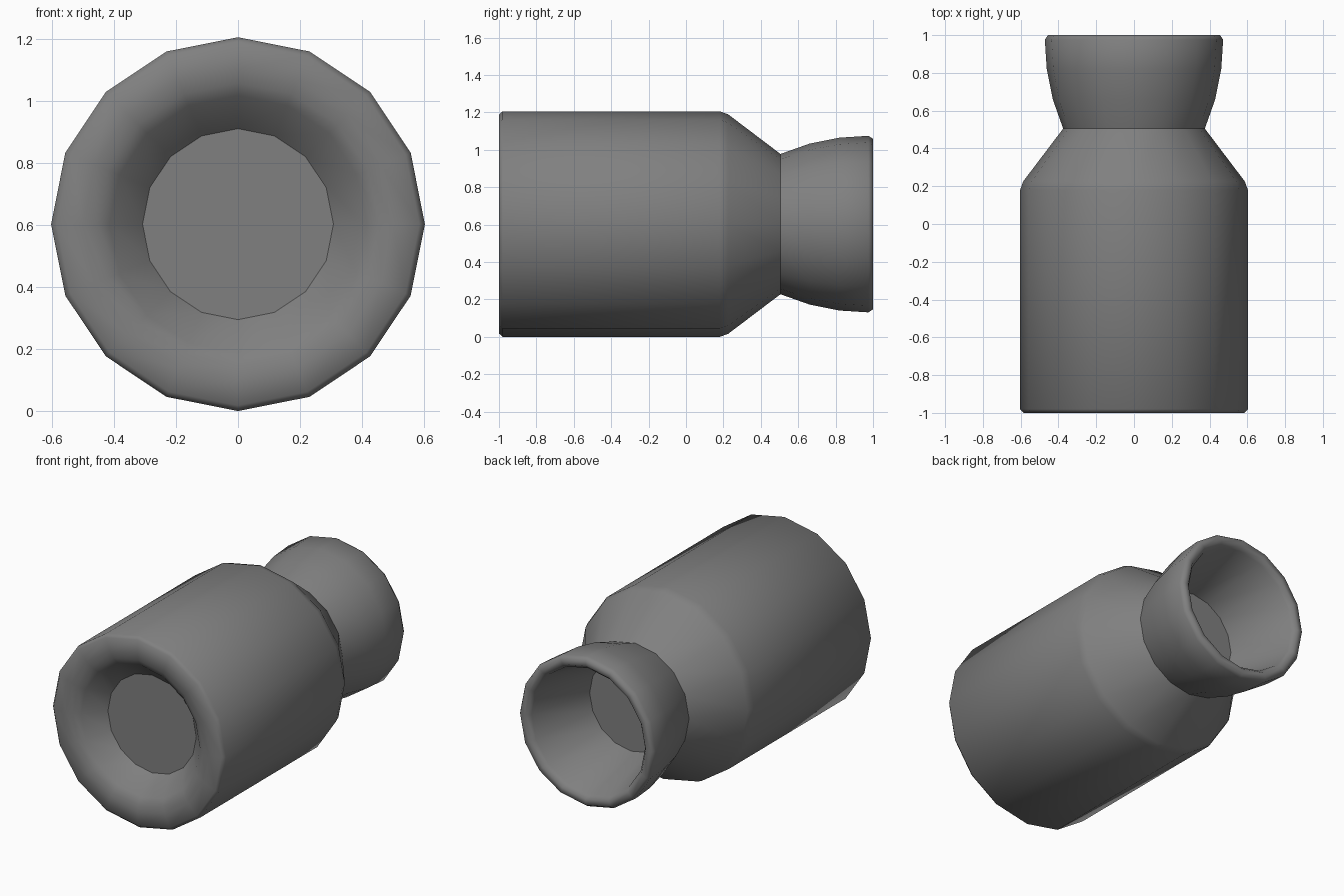
import bpy, bmesh, math

if "Cube" in bpy.data.objects:
    bpy.data.objects.remove(bpy.data.objects["Cube"])

SIDES = 16
AXIS_Z = 0.603

dark = bpy.data.materials.new("dark_grey")
dark.diffuse_color = (0.216, 0.216, 0.216, 1)
dark.use_nodes = True
dark.node_tree.nodes["Principled BSDF"].inputs["Base Color"].default_value = dark.diffuse_color


def ring(bm, y, r):
    """One ring of vertices around the y axis."""
    return [bm.verts.new((r * math.sin(math.tau * i / SIDES), y,
                          AXIS_Z + r * math.cos(math.tau * i / SIDES)))
            for i in range(SIDES)]


def finish(name, bm):
    mesh = bpy.data.meshes.new(name)
    bm.to_mesh(mesh)
    bm.free()
    mesh.materials.append(dark)
    obj = bpy.data.objects.new(name, mesh)
    bpy.context.collection.objects.link(obj)
    return obj


def lathe(name, profile):
    """Revolve (y, radius) points around the y axis."""
    bm = bmesh.new()
    rings = [ring(bm, y, r) for y, r in profile]
    for a, b in zip(rings, rings[1:]):
        for i in range(SIDES):
            j = (i + 1) % SIDES
            bm.faces.new((a[i], b[i], b[j], a[j]))
    obj = finish(name, bm)
    bpy.ops.object.select_all(action='DESELECT')
    obj.select_set(True)
    bpy.context.view_layer.objects.active = obj
    bpy.ops.object.shade_smooth_by_angle(angle=math.radians(70))


def disc(name, y, r, facing):
    """Flat disc facing along +y or -y."""
    bm = bmesh.new()
    bm.faces.new(ring(bm, y, r)[::-facing])
    bm.normal_update()
    for f in bm.faces:
        if f.normal.y * facing < 0:
            f.normal_flip()
    finish(name, bm)


# Barrel: dished front lip, rounded rim, straight wall, tapered shoulder
lathe("barrel", [
    (-0.855, 0.308), (-0.97, 0.415), (-0.993, 0.455), (-1.0, 0.50), (-1.0, 0.585),
    (-0.98, 0.603), (0.18, 0.603), (0.225, 0.587), (0.505, 0.375)])
disc("front_lens", -0.855, 0.308, -1)

# Flared rear cup: curved outside, rounded rim, tapered bore
lathe("rear_cup", [
    (0.505, 0.375), (0.66, 0.43), (0.82, 0.462), (0.975, 0.472), (1.0, 0.456),
    (1.0, 0.42), (0.972, 0.396), (0.545, 0.29)])
disc("rear_lens", 0.545, 0.29, 1)
